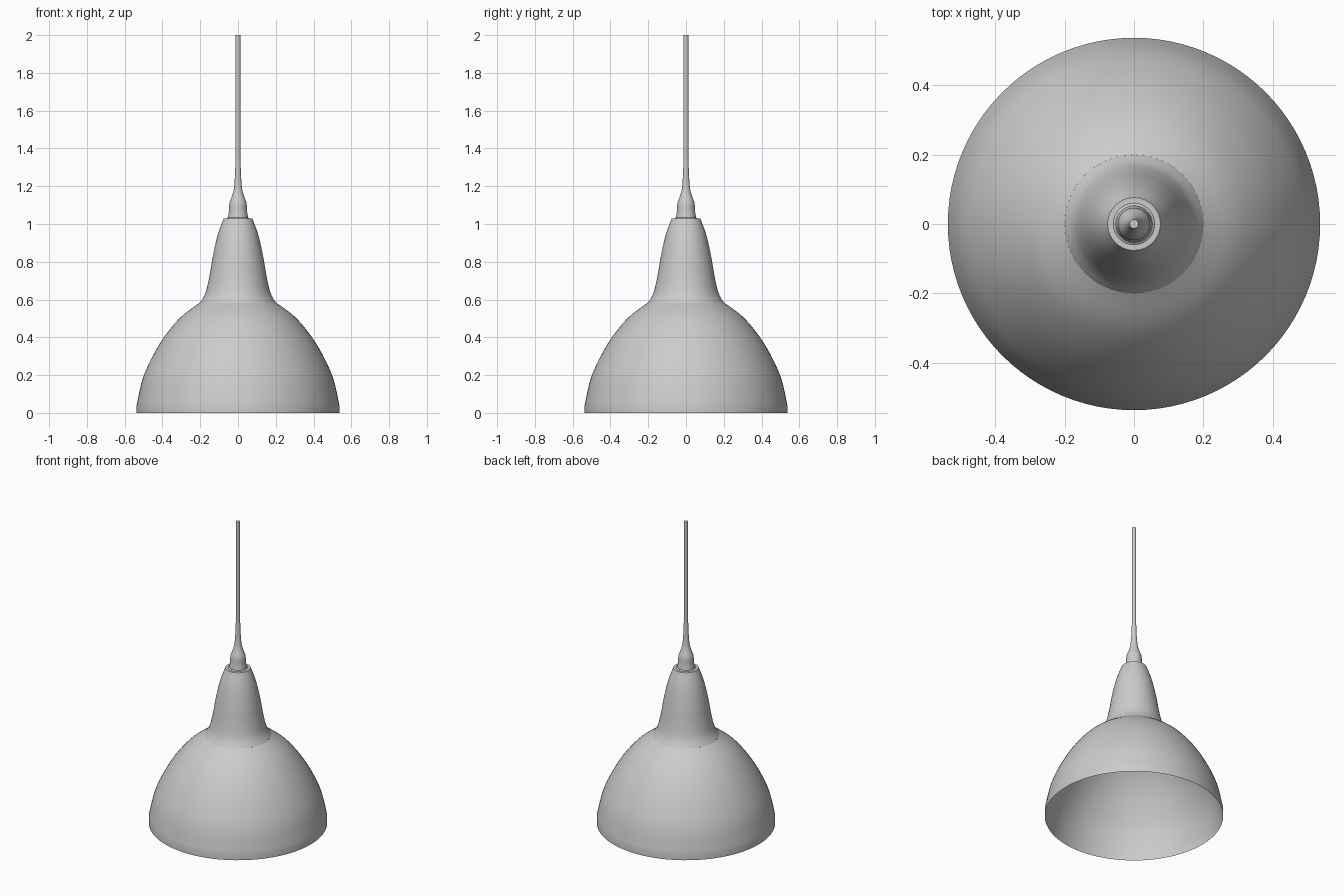
import bpy
import bmesh
from math import radians, cos, sin, pi

cube = bpy.data.objects.get("Cube")
if cube:
    bpy.data.objects.remove(cube)

grey = bpy.data.materials.new("light_grey")
grey.use_nodes = True
colour = (0.6, 0.6, 0.6, 1)
grey.diffuse_color = colour
grey.node_tree.nodes["Principled BSDF"].inputs["Base Color"].default_value = colour


def smooth_path(points, steps=5):
    """Catmull-Rom curve through (radius, height) points."""
    pts = [points[0]] + points + [points[-1]]
    path = []
    for a, b, c, d in zip(pts, pts[1:], pts[2:], pts[3:]):
        for i in range(steps):
            t = i / steps
            path.append(tuple(
                0.5 * (2 * q + (r - p) * t + (2 * p - 5 * q + 4 * r - s) * t ** 2
                       + (3 * q - p - 3 * r + s) * t ** 3)
                for p, q, r, s in zip(a, b, c, d)))
    return path + [points[-1]]


def lathe(name, profile, sides, sharp=40):
    """Spin a (radius, height) profile, listed bottom to top, about z."""
    bm = bmesh.new()
    rings = []
    for r, z in profile:
        rings.append([bm.verts.new((r * cos(2 * pi * i / sides), r * sin(2 * pi * i / sides), z))
                      for i in range(sides)])
    for low, high in zip(rings, rings[1:]):
        for i in range(sides):
            j = (i + 1) % sides
            bm.faces.new((low[i], low[j], high[j], high[i]))
    return finish(name, bm, sharp)


def finish(name, bm, sharp):
    mesh = bpy.data.meshes.new(name)
    bm.to_mesh(mesh)
    bm.free()
    mesh.materials.append(grey)
    obj = bpy.data.objects.new(name, mesh)
    bpy.context.collection.objects.link(obj)
    bpy.ops.object.select_all(action="DESELECT")
    obj.select_set(True)
    bpy.context.view_layer.objects.active = obj
    bpy.ops.object.shade_smooth_by_angle(angle=radians(sharp))
    return obj


# Open bowl with a straight rim band
bowl = smooth_path([(0.537, 0.04), (0.505, 0.18), (0.452, 0.3), (0.385, 0.41),
                    (0.3, 0.51), (0.2, 0.585)])
lathe("shade_bowl", [(0.537, 0)] + bowl, 96)

# Flared neck with a flat shoulder on top
neck = smooth_path([(0.2, 0.585), (0.172, 0.635), (0.152, 0.72), (0.133, 0.83),
                    (0.108, 0.94), (0.08, 1.02)])
lathe("shade_neck", neck + [(0.076, 1.03), (0.05, 1.03)], 64)

# Cord grip tapering into the cord
grip = smooth_path([(0.053, 1.035), (0.048, 1.07), (0.045, 1.11), (0.033, 1.145),
                    (0.023, 1.18), (0.017, 1.24), (0.013, 1.34)])
lathe("cord_grip", [(0.06, 1.03)] + grip, 32)

# Cord with a closed top
lathe("cord", [(0.013, 1.33), (0.013, 2), (0.0005, 2)], 16)
